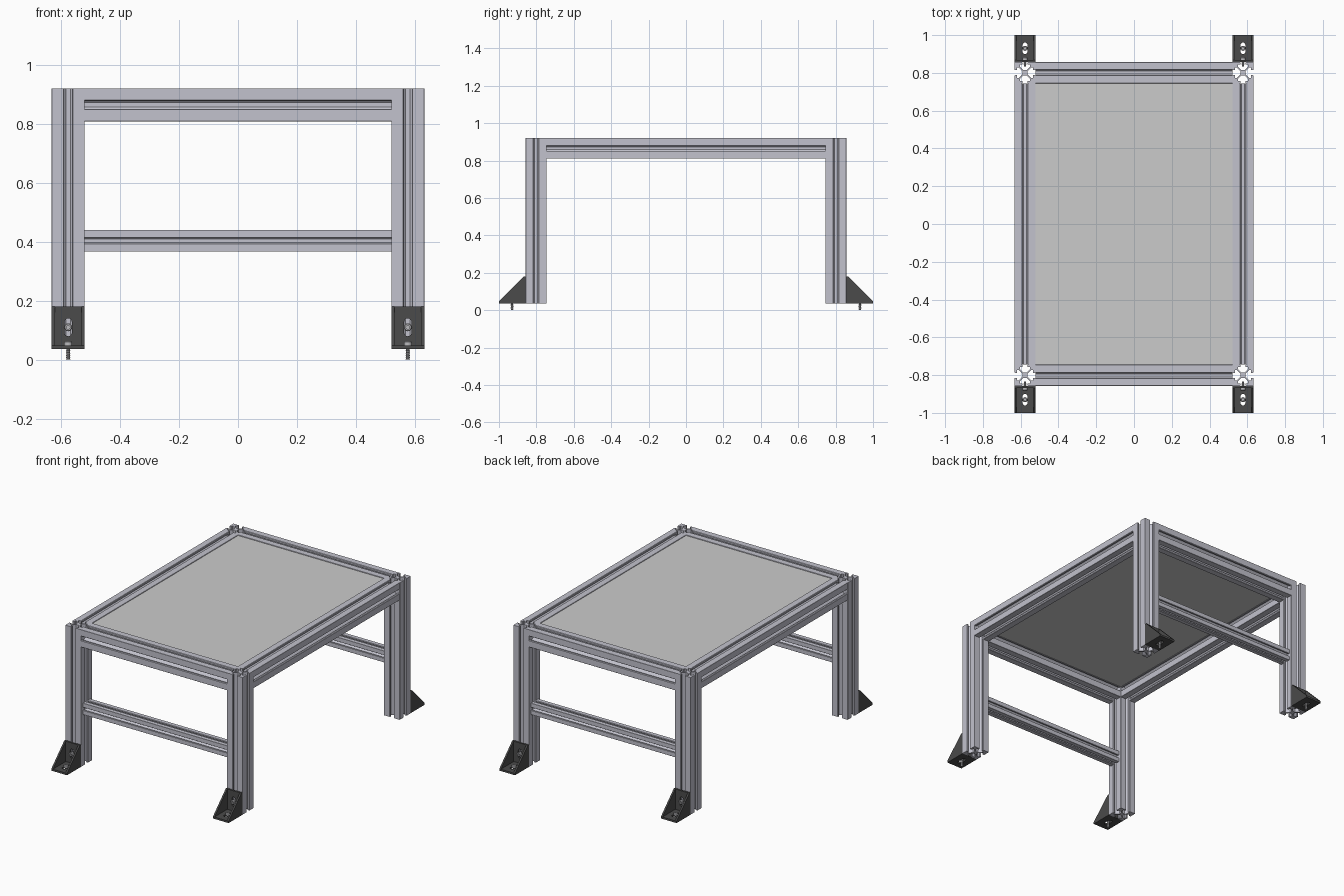
import bpy, bmesh
from math import pi, cos, sin
from mathutils import Matrix

if "Cube" in bpy.data.objects:
    bpy.data.objects.remove(bpy.data.objects["Cube"])


def material(name, c):
    m = bpy.data.materials.new(name)
    m.diffuse_color = (*c, 1)
    m.use_nodes = True
    m.node_tree.nodes["Principled BSDF"].inputs["Base Color"].default_value = m.diffuse_color
    return m


ALU = material("aluminium", (0.54, 0.54, 0.61))
DARK = material("dark_cast", (0.07, 0.07, 0.07))
PANEL = material("panel_grey", (0.54, 0.54, 0.54))
STEEL = material("steel", (0.5, 0.5, 0.52))

# Axis maps: the extrusion runs along the named axis
ALONG_Z = Matrix.Identity(4)
ALONG_X = Matrix(((0, 0, 1, 0), (1, 0, 0, 0), (0, 1, 0, 0), (0, 0, 0, 1)))   # profile (y, z)
ALONG_Y = Matrix(((0, 1, 0, 0), (0, 0, 1, 0), (1, 0, 0, 0), (0, 0, 0, 1)))   # profile (z, x)


def prism(bm, loops, depth, axis=ALONG_Z, offset=(0, 0, 0)):
    """Extrude outline plus holes by depth, centred on offset, into bm."""
    k = 100
    cu = bpy.data.curves.new("outline", 'CURVE')
    cu.dimensions, cu.fill_mode, cu.extrude = '2D', 'BOTH', depth * k / 2
    for loop in loops:
        sp = cu.splines.new('POLY')
        sp.points.add(len(loop) - 1)
        for p, (x, y) in zip(sp.points, loop):
            p.co = (x * k, y * k, 0, 1)
        sp.use_cyclic_u = True
    ob = bpy.data.objects.new("outline", cu)
    bpy.context.collection.objects.link(ob)
    deps = bpy.context.evaluated_depsgraph_get()
    me = bpy.data.meshes.new_from_object(ob.evaluated_get(deps))
    me.transform(Matrix.Translation(offset) @ axis @ Matrix.Scale(1 / k, 4))
    bm.from_mesh(me)
    bpy.data.objects.remove(ob)
    bpy.data.curves.remove(cu)
    bpy.data.meshes.remove(me)


def finish(bm, name, mat, smooth=False):
    bmesh.ops.remove_doubles(bm, verts=bm.verts, dist=1e-5)
    bmesh.ops.recalc_face_normals(bm, faces=bm.faces)
    me = bpy.data.meshes.new(name)
    bm.to_mesh(me)
    bm.free()
    me.materials.append(mat)
    if smooth:
        me.shade_smooth()
        me.set_sharp_from_angle(angle=0.5)
    else:
        me.shade_flat()
    return me


def place(name, me, loc, rot=(0, 0, 0)):
    ob = bpy.data.objects.new(name, me)
    ob.location, ob.rotation_euler = loc, rot
    bpy.context.collection.objects.link(ob)


def slot_profile(size):
    """Square section with a T-slot in each side."""
    half = [(.014, .008), (.033, .027), (.043, .027), (.043, .0135), (.053, .0135), (.056, .016), (.056, .055)]
    quarter = half + [(y, x) for x, y in reversed(half)]
    s, pts = size / 0.112, []
    for q in range(4):
        c, d = round(cos(q * pi / 2)), round(sin(q * pi / 2))
        pts += [((x * c - y * d) * s, (x * d + y * c) * s) for x, y in quarter]
    return pts


def beam(name, size, length, axis):
    bm = bmesh.new()
    prism(bm, [slot_profile(size)], length, axis)
    return finish(bm, name, ALU)


LX, LY = 0.577, 0.801          # leg centres
W = 0.112                      # section width
BASE, TOP = 0.037, 0.922
RAIL_Z = TOP - W / 2

# Frame meshes
leg = beam("leg", W, TOP - BASE, ALONG_Z)
end_rail = beam("end_rail", W, 2 * LX - W, ALONG_X)
side_rail = beam("side_rail", W, 2 * LY - W, ALONG_Y)
crossbar = beam("crossbar", 0.074, 2 * LX - W, ALONG_X)

# Table panel, nearly flush with the rail tops
bm = bmesh.new()
px, py = LX - W / 2, LY - W / 2
prism(bm, [[(-px, -py), (px, -py), (px, py), (-px, py)]], 0.038)
place("table_panel", finish(bm, "table_panel", PANEL), (0, 0, 0.899))


# Foot bracket: two slotted plates and two triangular gussets
def slotted_plate(length, centre):
    outline = [(-.056, 0), (.056, 0), (.056, length), (-.056, length)]
    n, r, h = 10, 0.0125, 0.018
    hole = [(r * cos(i * pi / n), centre + h + r * sin(i * pi / n)) for i in range(n + 1)]
    hole += [(-x, 2 * centre - y) for x, y in hole]
    return [outline, hole]


T = 0.012
bm = bmesh.new()
prism(bm, slotted_plate(0.143, 0.073), T, ALONG_Z, (0, 0, T / 2))
wall = [[(z, x) for x, z in loop] for loop in slotted_plate(0.143, 0.073)]
prism(bm, wall, T, ALONG_Y, (0, T / 2, 0))
for s in (-1, 1):
    gusset = [(0, 0), (.143, 0), (.143, .012), (.012, .143), (0, .143)]
    prism(bm, [gusset], 0.011, ALONG_X, (s * 0.0505, 0, 0))
bracket = finish(bm, "foot_bracket", DARK)


# Bolt: lathed socket head and threaded shank pointing down
def lathe_bolt(name, shank):
    pts = [(0, .006), (.006, .006), (.006, .014), (.011, .014), (.0135, .011), (.0135, 0), (.007, 0)]
    n = round(shank / 0.006)
    for i in range(n):
        z = -shank * i / n
        pts += [(.0055, z - shank * .25 / n), (.0075, z - shank * .75 / n)]
    pts += [(.0055, -shank), (0, -shank)]
    bm = bmesh.new()
    vs = [bm.verts.new((r, 0, z)) for r, z in pts]
    es = [bm.edges.new(e) for e in zip(vs, vs[1:])]
    bmesh.ops.spin(bm, geom=vs + es, cent=(0, 0, 0), axis=(0, 0, 1), angle=2 * pi, steps=16)
    return finish(bm, name, STEEL, smooth=True)


floor_bolt = lathe_bolt("floor_bolt", BASE + T)
leg_bolt = lathe_bolt("leg_bolt", 0.034)

# Assembly
FY = LY + W / 2
for sx, side in ((-1, "left"), (1, "right")):
    place(f"side_rail_{side}", side_rail, (sx * LX, 0, RAIL_Z))
    for sy, end in ((-1, "front"), (1, "back")):
        tag = f"{end}_{side}"
        turn = 0 if sy > 0 else pi
        place(f"leg_{tag}", leg, (sx * LX, sy * LY, (TOP + BASE) / 2))
        place(f"foot_bracket_{tag}", bracket, (sx * LX, sy * FY, BASE), (0, 0, turn))
        place(f"floor_bolt_{tag}", floor_bolt, (sx * LX, sy * (FY + 0.073), BASE + T))
        place(f"leg_bolt_{tag}", leg_bolt, (sx * LX, sy * (FY + T), 0.11), (-sy * pi / 2, 0, 0))
for sy, end in ((-1, "front"), (1, "back")):
    place(f"end_rail_{end}", end_rail, (0, sy * LY, RAIL_Z))
    place(f"crossbar_{end}", crossbar, (0, sy * LY, 0.404))
